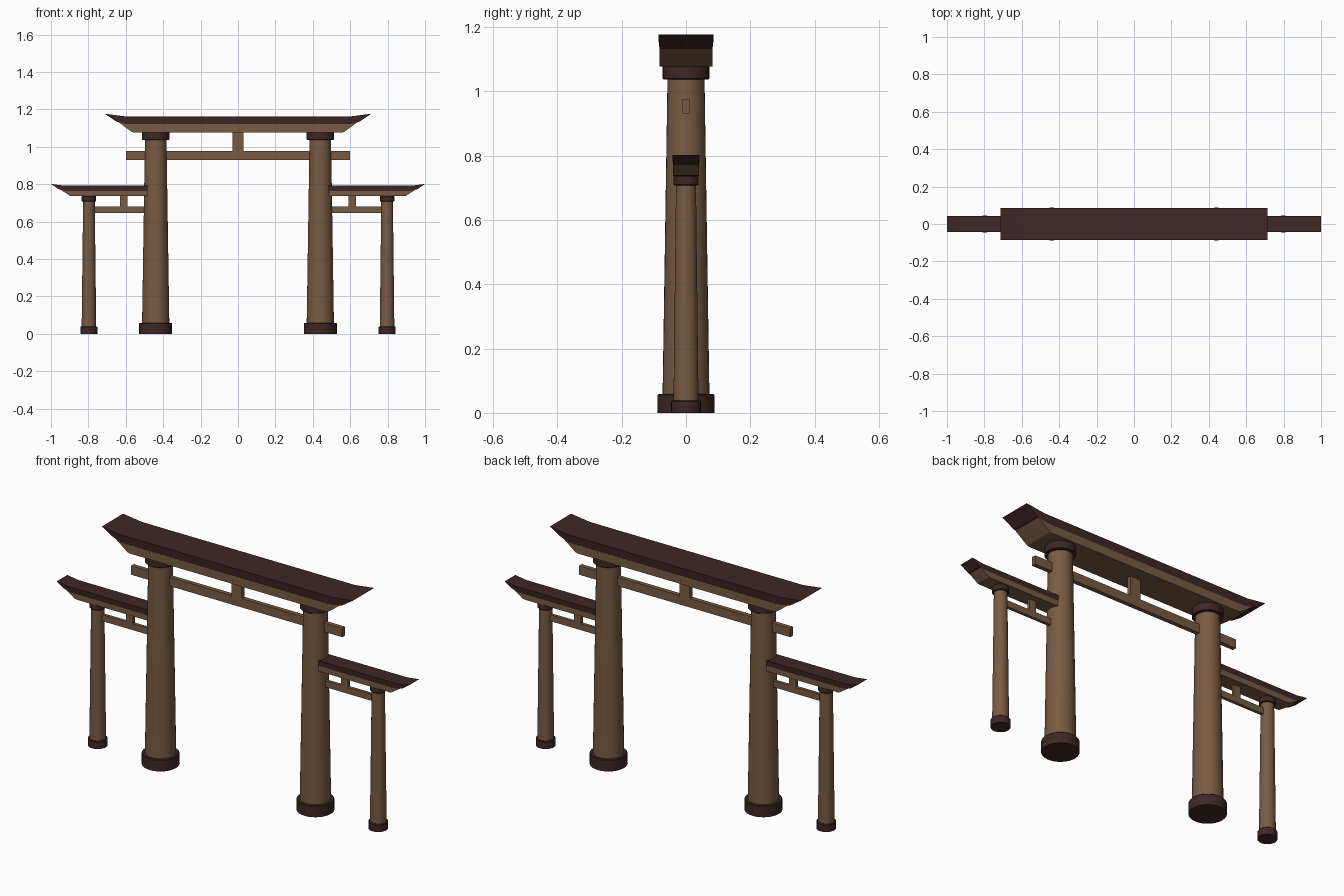
import bpy, bmesh, math

if "Cube" in bpy.data.objects:
    bpy.data.objects.remove(bpy.data.objects["Cube"])

def material(name, rgb):
    m = bpy.data.materials.new(name)
    m.diffuse_color = (*rgb, 1)
    m.use_nodes = True
    m.node_tree.nodes["Principled BSDF"].inputs["Base Color"].default_value = m.diffuse_color
    return m

WOOD = material("brown_wood", (0.19, 0.105, 0.055))
DARK = material("dark_wood", (0.05, 0.02, 0.02))

def add_object(name, bm, mat):
    bmesh.ops.recalc_face_normals(bm, faces=bm.faces)
    me = bpy.data.meshes.new(name)
    bm.to_mesh(me)
    bm.free()
    me.materials.append(mat)
    ob = bpy.data.objects.new(name, me)
    bpy.context.collection.objects.link(ob)
    return ob

def round_part(name, x, profile, mat, n=32):
    """Closed turned part from (radius, z) pairs."""
    bm = bmesh.new()
    rings = [[bm.verts.new((x + r * math.cos(2 * math.pi * i / n),
                            r * math.sin(2 * math.pi * i / n), z))
              for i in range(n)] for r, z in profile]
    for a, b in zip(rings, rings[1:]):
        for i in range(n):
            j = (i + 1) % n
            bm.faces.new((a[i], a[j], b[j], b[i]))
    bm.faces.new(rings[0])
    bm.faces.new(rings[-1])
    ob = add_object(name, bm, mat)
    bpy.context.view_layer.objects.active = ob
    ob.select_set(True)
    bpy.ops.object.shade_smooth_by_angle(angle=math.radians(35))
    ob.select_set(False)

def beam(name, top, bottom, y_top, y_bottom, mat, sx=1):
    """Strip of quads between matching top and bottom (x, z) lines."""
    bm = bmesh.new()
    cols = []
    for (xt, zt), (xb, zb) in zip(top, bottom):
        cols.append([bm.verts.new(c) for c in (
            (sx * xt, -y_top, zt), (sx * xt, y_top, zt),
            (sx * xb, y_bottom, zb), (sx * xb, -y_bottom, zb))])
    for a, b in zip(cols, cols[1:]):
        for i in range(4):
            j = (i + 1) % 4
            bm.faces.new((a[i], a[j], b[j], b[i]))
    bm.faces.new(cols[0])
    bm.faces.new(cols[-1])
    add_object(name, bm, mat)

def box(name, x0, x1, z0, z1, y, mat, sx=1):
    beam(name, [(x0, z1), (x1, z1)], [(x0, z0), (x1, z0)], y, y, mat, sx)

def mirrored(half):
    return [(-x, z) for x, z in reversed(half)] + half

def column(name, x, r_base, h_base, r0, r1, z_collar, z_top):
    b = 0.003
    round_part(name + "_base", x, [(r_base, 0), (r_base, h_base - b), (r_base - b, h_base)], DARK)
    round_part(name + "_shaft", x, [(r0, h_base - 0.01), (r1, z_collar + 0.01)], WOOD)
    round_part(name + "_collar", x, [(r0 - b, z_collar), (r0, z_collar + b),
                                     (r0, z_top - b), (r0 - b, z_top)], DARK)

# Main roof beams with upswept ends
beam("main_roof", mirrored([(0.605, 1.163), (0.713, 1.177)]),
     mirrored([(0.595, 1.12), (0.65, 1.135)]), 0.086, 0.081, DARK)
beam("main_lintel", mirrored([(0.595, 1.121), (0.64, 1.133)]),
     mirrored([(0.56, 1.078), (0.57, 1.081)]), 0.082, 0.082, WOOD)

# Main tie beam and centre strut
box("main_tie_beam", -0.6, 0.6, 0.931, 0.977, 0.011, WOOD)
box("main_strut", -0.03, 0.03, 0.97, 1.085, 0.011, WOOD)

for side, s in (("left", -1), ("right", 1)):
    # Columns
    column(side + "_main_column", s * 0.44, 0.088, 0.058, 0.073, 0.0575, 1.037, 1.08)
    column(side + "_small_column", s * 0.797, 0.046, 0.039, 0.039, 0.031, 0.707, 0.738)
    # Side roof beams
    beam(side + "_side_roof", [(0.485, 0.793), (0.935, 0.793), (1.0, 0.802)],
         [(0.485, 0.764), (0.925, 0.764), (0.96, 0.774)], 0.0425, 0.04, DARK, s)
    beam(side + "_side_lintel", [(0.485, 0.765), (0.925, 0.765), (0.95, 0.772)],
         [(0.485, 0.737), (0.89, 0.737), (0.9, 0.739)], 0.0405, 0.0405, WOOD, s)
    # Side tie beam and strut
    box(side + "_side_tie_beam", 0.46, 0.79, 0.647, 0.68, 0.008, WOOD, s)
    box(side + "_side_strut", 0.592, 0.63, 0.675, 0.742, 0.008, WOOD, s)
